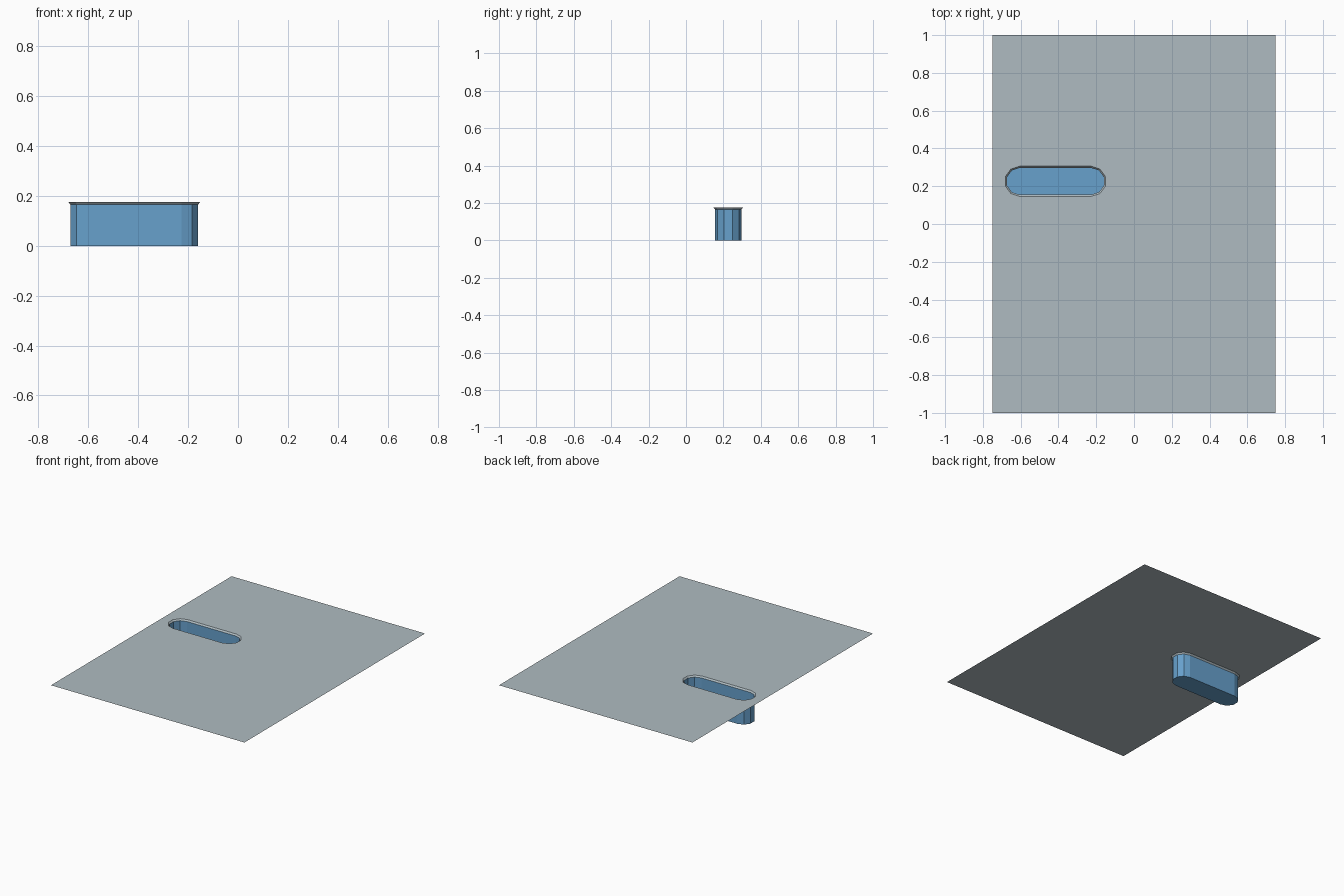
import bpy, bmesh, math

if "Cube" in bpy.data.objects:
    bpy.data.objects.remove(bpy.data.objects["Cube"])

TOP, LIP_Z = 0.176, 0.166       # sheet height, lower edge of the lip
CX1, CX2, CY = -0.605, -0.227, 0.226   # slot end centres
SEG = 5                         # sides per rounded end
R_RIM, R_WALL = 0.080, 0.071


def material(name, rgb):
    m = bpy.data.materials.new(name)
    m.diffuse_color = (*rgb, 1)
    m.use_nodes = True
    m.node_tree.nodes["Principled BSDF"].inputs["Base Color"].default_value = m.diffuse_color
    return m


grey = material("pale_grey", (0.43, 0.50, 0.535))
blue = material("blue", (0.135, 0.355, 0.605))


def slot(bm, r, z):
    """Ring of vertices around a slot with faceted round ends."""
    pts = []
    for cx, start in ((CX2, -90), (CX1, 90)):
        for i in range(SEG + 1):
            a = math.radians(start + 180 * i / SEG)
            pts.append((cx + r * math.cos(a), CY + r * math.sin(a), z))
    return [bm.verts.new(p) for p in pts]


def loop_edges(bm, ring):
    return [bm.edges.new((ring[i - 1], ring[i])) for i in range(len(ring))]


def band(bm, low, high):
    n = len(low)
    for i in range(n):
        j = (i + 1) % n
        bm.faces.new((low[j], low[i], high[i], high[j]))


def finish(bm, name, mat):
    me = bpy.data.meshes.new(name)
    bm.to_mesh(me)
    bm.free()
    me.materials.append(mat)
    ob = bpy.data.objects.new(name, me)
    bpy.context.collection.objects.link(ob)


# flat sheet with the slot cut out
bm = bmesh.new()
outer = [bm.verts.new((x, y, TOP)) for x, y in
         ((-0.75, -1), (0.75, -1), (0.75, 1), (-0.75, 1))]
edges = loop_edges(bm, outer) + loop_edges(bm, slot(bm, R_RIM, TOP))
bmesh.ops.triangle_fill(bm, edges=edges, use_beauty=True, normal=(0, 0, 1))
for f in bm.faces:
    f.normal_update()
    if f.normal.z < 0:
        f.normal_flip()
finish(bm, "sheet", grey)

# chamfered lip around the slot
bm = bmesh.new()
band(bm, slot(bm, R_WALL, LIP_Z), slot(bm, R_RIM, TOP))
finish(bm, "slot_lip", grey)

# pocket walls and floor
bm = bmesh.new()
floor = slot(bm, R_WALL, 0)
band(bm, floor, slot(bm, R_WALL, LIP_Z))
bm.faces.new(floor)
finish(bm, "pocket", blue)
